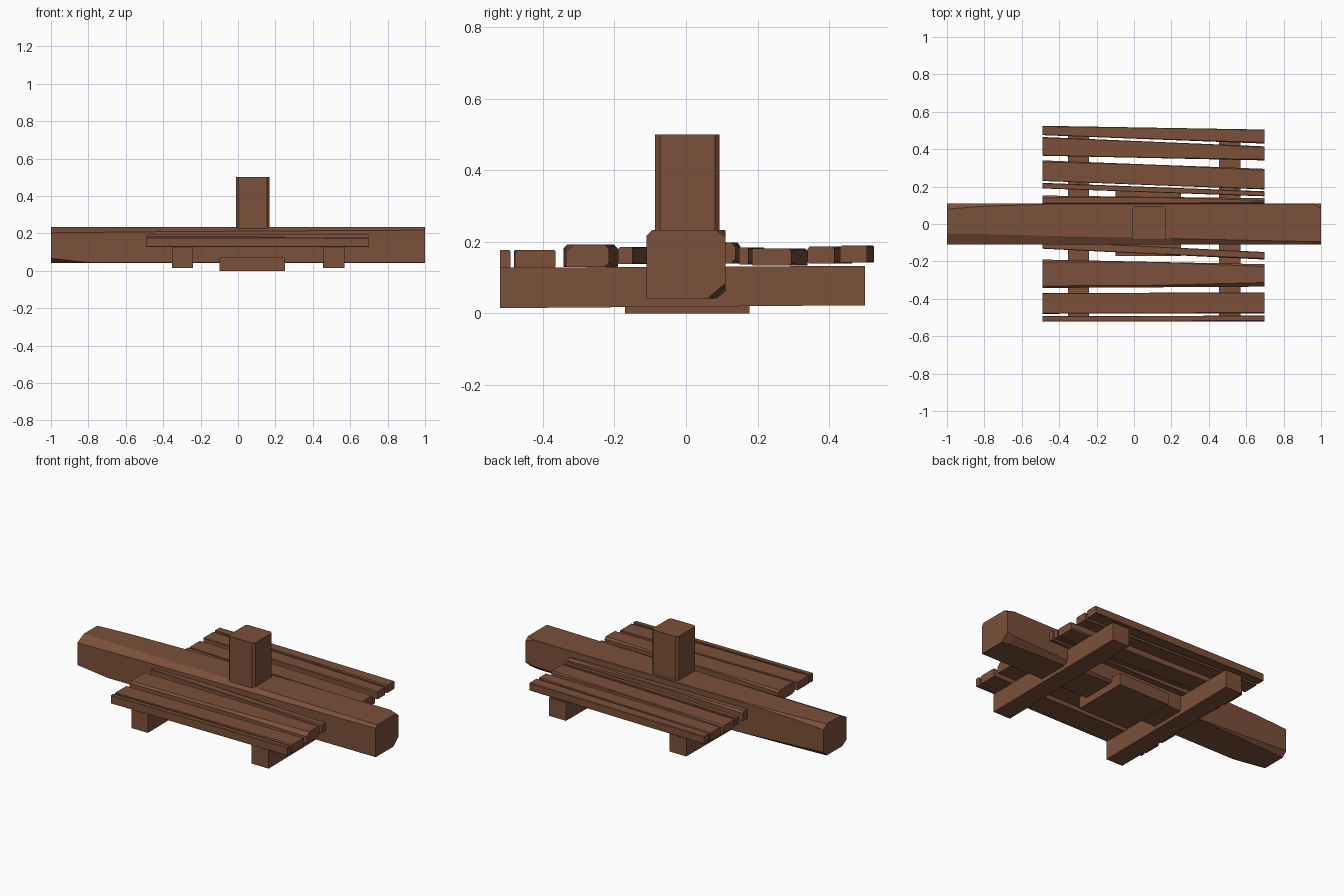
import bpy, bmesh

if "Cube" in bpy.data.objects:
    bpy.data.objects.remove(bpy.data.objects["Cube"])

wood = bpy.data.materials.new("brown_wood")
wood.diffuse_color = (0.2, 0.08, 0.043, 1)
wood.use_nodes = True
wood.node_tree.nodes["Principled BSDF"].inputs["Base Color"].default_value = wood.diffuse_color


def loft(name, rings):
    """Join equal-length rings of points into a closed solid."""
    bm = bmesh.new()
    vs = [[bm.verts.new(p) for p in r] for r in rings]
    n = len(rings[0])
    for a, b in zip(vs, vs[1:]):
        for i in range(n):
            j = (i + 1) % n
            bm.faces.new((a[i], a[j], b[j], b[i]))
    bm.faces.new(vs[0])
    bm.faces.new(vs[-1])
    bmesh.ops.remove_doubles(bm, verts=bm.verts, dist=0.0002)
    bmesh.ops.recalc_face_normals(bm, faces=bm.faces)
    me = bpy.data.meshes.new(name)
    bm.to_mesh(me)
    bm.free()
    me.materials.append(wood)
    ob = bpy.data.objects.new(name, me)
    bpy.context.collection.objects.link(ob)
    return ob


def section(x, y0, y1, z0, z1, chamfers):
    """Rectangle at x; each corner cut by (dy, dz): front-low, back-low, back-top, front-top."""
    a, b, c, d = chamfers
    return [(x, y0, z0 + a[1]), (x, y0 + a[0], z0), (x, y1 - b[0], z0), (x, y1, z0 + b[1]),
            (x, y1, z1 - c[1]), (x, y1 - c[0], z1), (x, y0 + d[0], z1), (x, y0, z1 - d[1])]


# Long hewn beam with unevenly worn edges
O = (0.002, 0.002)
beam = [(-1.0, ((.04, .025), (.03, .03), (.03, .025), (.06, .03))),
        (-0.8, (O, (.02, .02), (.015, .012), (.056, .028))),
        (-0.4, (O, O, O, (.045, .024))),
        (0.2, (O, (.01, .008), O, (.032, .02))),
        (0.95, (O, (.04, .033), O, (.016, .016))),
        (1.0, (O, (.05, .042), (.025, .02), (.015, .015)))]
loft("main_beam", [section(x, -.11, .11, .042, .233, c) for x, c in beam])

# Upright post with trimmed corners
c = 0.013
x0, x1, y0, y1 = -.01, .168, -.086, .094
outline = [(x0 + c, y0), (x1 - c, y0), (x1, y0 + c), (x1, y1 - c),
           (x1 - c, y1), (x0 + c, y1), (x0, y1 - c), (x0, y0 + c)]
loft("post", [[(x, y, z) for x, y in outline] for z in (.06, .5)])

# Square foot block under the beam
loft("foot_block", [[(-.098, -.17, z), (.25, -.17, z), (.25, .178, z), (-.098, .178, z)]
                    for z in (0, .072)])

# Two slightly tilted cross bearers
for side, xa, xb in (("left", -.352, -.24), ("right", .455, .57)):
    loft(side + "_bearer", [[(xa, y, lo), (xb, y, lo), (xb, y, hi), (xa, y, hi)]
                            for y, lo, hi in ((-.52, .015, .128), (.5, .023, .133))])

# Deck planks: left y range, right y range, z range, top chamfers at right end (front, back)
planks = [(.475, .525, .43, .505, .143, .19, .006, .004),
          (.365, .465, .34, .415, .14, .187, .006, .005),
          (.23, .34, .185, .295, .134, .182, .004, .008),
          (.19, .22, .148, .175, .137, .185, .004, .004),
          (.105, .152, .105, .138, .14, .199, .012, .012),
          (-.132, -.09, -.19, -.15, .138, .186, .006, .003),
          (-.342, -.19, -.335, -.215, .13, .193, .022, .012),
          (-.48, -.37, -.478, -.365, .127, .177, .006, .003),
          (-.52, -.492, -.52, -.49, .127, .177, .004, .003)]
for i, (a, b, c, d, z0, z1, f, k) in enumerate(planks):
    rings = [section(-.488, a, b, z0, z1, (O, O, (k, k), (f / 2, f / 2))),
             section(.1, (a + c) / 2, (b + d) / 2, z0, z1, (O, O, O, (f / 2, f / 2))),
             section(.697, c, d, z0, z1, (O, (k, k), (k, k), (f, f)))]
    loft("deck_plank_%d" % (i + 1), rings)
